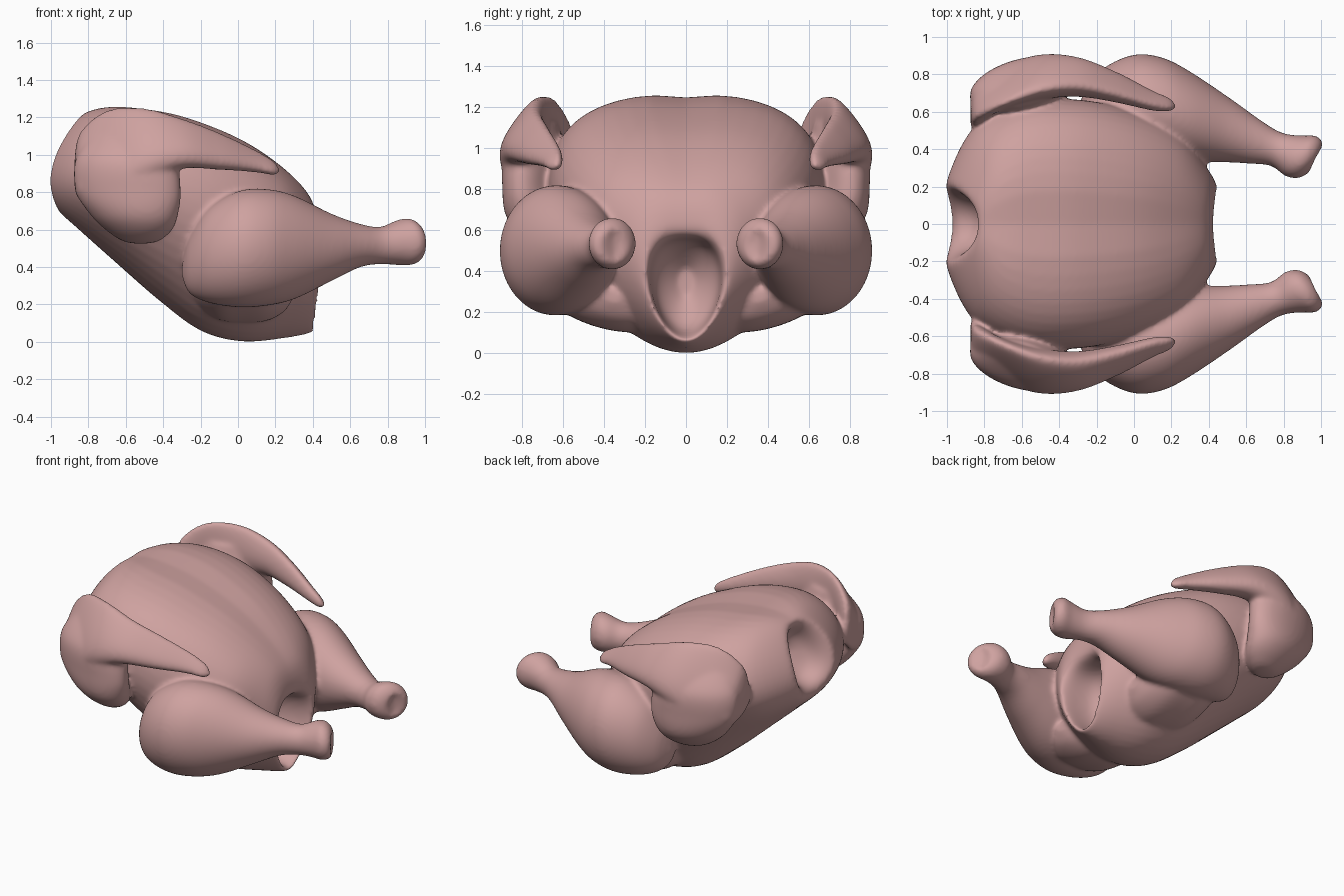
import bpy, bmesh, math
from mathutils import Vector

if "Cube" in bpy.data.objects:
    bpy.data.objects.remove(bpy.data.objects["Cube"])

N = 48      # points per ring
STEPS = 6   # interpolated rings between two sections

skin = bpy.data.materials.new("skin")
skin.diffuse_color = (0.62, 0.36, 0.35, 1)
skin.use_nodes = True
skin.node_tree.nodes["Principled BSDF"].inputs["Base Color"].default_value = skin.diffuse_color


def oval(c, u, v, taper=0):
    """Elliptical ring with centre c and half axes u, v, narrowed towards +v."""
    c, u, v = Vector(c), Vector(u), Vector(v)
    angles = [2 * math.pi * i / N for i in range(N)]
    return [c + u * math.cos(a) * (1 - taper * math.sin(a)) + v * math.sin(a)
            for a in angles]


def body_ring(top, side, bottom, w, high, low):
    """Slanted ring through top, side and bottom (x, z) points, half width w."""
    t, s, b = Vector(top), Vector(side), Vector(bottom)
    ring = []
    for i in range(N):
        a = 2 * math.pi * i / N
        c, sn = math.cos(a), math.sin(a)
        p = s + (t - b) * (c / 2) + ((t + b) / 2 - s) * (c * c)
        y = w * math.copysign(abs(sn) ** (high if c > 0 else low), sn)
        dent = 0.015 * math.exp(-(y / 0.1) ** 2) if c > 0 else 0
        ring.append(Vector((p.x, y, p.y - dent)))
    return ring


def spline(a, b, c, d, t):
    return 0.5 * (2 * b + (c - a) * t + (2 * a - 5 * b + 4 * c - d) * t * t
                  + (3 * b - a - 3 * c + d) * t ** 3)


def loft(bm, rings):
    """Smooth closed skin through a series of rings."""
    full = []
    last = len(rings) - 1
    for i in range(last):
        q = [rings[max(0, min(last, i + k))] for k in (-1, 0, 1, 2)]
        for s in range(STEPS):
            full.append([spline(*pts, s / STEPS) for pts in zip(*q)])
    full.append(rings[-1])
    vs = [[bm.verts.new(p) for p in r] for r in full]
    faces = []
    for r0, r1 in zip(vs, vs[1:]):
        for j in range(N):
            k = (j + 1) % N
            faces.append(bm.faces.new((r0[j], r0[k], r1[k], r1[j])))
    faces += [bm.faces.new(vs[0]), bm.faces.new(vs[-1])]
    bmesh.ops.recalc_face_normals(bm, faces=faces)


def both_sides(bm, rings):
    loft(bm, rings)
    loft(bm, [[Vector((p.x, -p.y, p.z)) for p in r] for r in rings])


bm = bmesh.new()

# Carcass: neck hollow, breast and back, rear cavity
body = [
    ((-.74, 1.0), (-.76, .95), (-.78, .9), .03, 1, 1),
    ((-.76, 1.1), (-.84, .95), (-.86, .82), .12, 1, 1),
    ((-.83, 1.19), (-.955, .96), (-.95, .78), .175, .9, 1),
    ((-.82, 1.235), (-.985, .95), (-.965, .71), .25, .8, 1),
    ((-.71, 1.26), (-.85, .92), (-.85, .60), .52, .7, 1),
    ((-.55, 1.255), (-.60, .86), (-.66, .43), .655, .66, 1),
    ((-.30, 1.21), (-.30, .78), (-.42, .22), .665, .66, .95),
    ((0, 1.095), (-.03, .66), (-.20, .06), .61, .7, 1),
    ((.22, .955), (.22, .56), (.02, .002), .49, .75, 1),
    ((.37, .81), (.37, .47), (.25, .02), .32, .8, 1.1),
    ((.42, .68), (.44, .42), (.395, .05), .21, 1, 1.1),
    ((.40, .59), (.41, .38), (.385, .075), .18, 1, 1.1),
    ((.24, .55), (.22, .36), (.22, .13), .15, 1, 1),
    ((.10, .43), (.10, .36), (.10, .28), .04, 1, 1),
]
loft(bm, [body_ring(*s) for s in body])

# Underside webs joining carcass and thighs: x, y, z, half width, half height
web = [
    (-.25, .42, .33, .06, .03), (-.2, .42, .30, .2, .09),
    (-.1, .42, .25, .25, .11), (.02, .42, .23, .26, .10),
    (.15, .41, .23, .24, .095), (.25, .38, .25, .16, .07),
    (.3, .36, .28, .05, .03),
]
both_sides(bm, [oval((x, y, z), (0, a, .3 * a), (0, -.2 * b, b))
                for x, y, z, a, b in web])

# Drumsticks: x, y, z, half depth, half height, end tilt
leg = [
    (-.30, .58, .38, .02, .03, 0), (-.26, .60, .41, .12, .15, 0),
    (-.16, .635, .46, .2, .25, 0), (0, .64, .495, .265, .31, 0),
    (.15, .62, .505, .27, .312, 0), (.3, .575, .505, .24, .277, 0),
    (.5, .50, .505, .17, .18, .1), (.65, .44, .515, .118, .117, .2),
    (.76, .40, .515, .09, .10, .3), (.85, .365, .53, .108, .12, .4),
    (.91, .36, .535, .115, .127, .45), (.95, .352, .53, .10, .11, .5),
    (.975, .35, .525, .065, .08, .5), (.955, .345, .53, .012, .06, .5),
]
both_sides(bm, [oval((x, y, z), (k * a, a, 0), (0, 0, b))
                for x, y, z, a, b, k in leg])

# Folded wing tips: x, y, z, half depth, half height
tip = [
    (-.875, .59, .90, .06, .06), (-.845, .63, .94, .10, .18),
    (-.7, .71, 1.0, .095, .24), (-.5, .77, 1.055, .105, .195),
    (-.3, .775, 1.06, .095, .135), (-.1, .725, 1.02, .075, .10),
    (.1, .655, .965, .05, .06), (.19, .635, .93, .035, .04),
    (.225, .63, .915, .01, .012),
]
both_sides(bm, [oval((x, y, z), (0, a, 0), (0, -.27 * b, b), .42)
                for x, y, z, a, b in tip])

# Upper wing lobes: x, y, z, half length, half depth
lobe = [
    (-.6, .70, 1.12, .17, .07), (-.6, .735, .97, .27, .14),
    (-.585, .745, .8, .28, .14), (-.555, .725, .68, .235, .15),
    (-.53, .69, .6, .18, .135), (-.52, .66, .54, .10, .08),
    (-.52, .65, .525, .03, .03),
]
both_sides(bm, [oval((x, y, z), (a, .2 * a, 0), (0, b, 0))
                for x, y, z, a, b in lobe])

# One continuous skin over all the parts
me = bpy.data.meshes.new("poultry")
bm.to_mesh(me)
bm.free()
me.materials.append(skin)
bird = bpy.data.objects.new("poultry", me)
bpy.context.collection.objects.link(bird)
for p in me.polygons:
    p.use_smooth = True
m = bird.modifiers.new("blend", 'REMESH')
m.mode, m.voxel_size, m.use_smooth_shade = 'VOXEL', 0.013, True
m = bird.modifiers.new("soften", 'SMOOTH')
m.factor, m.iterations = 0.5, 14
